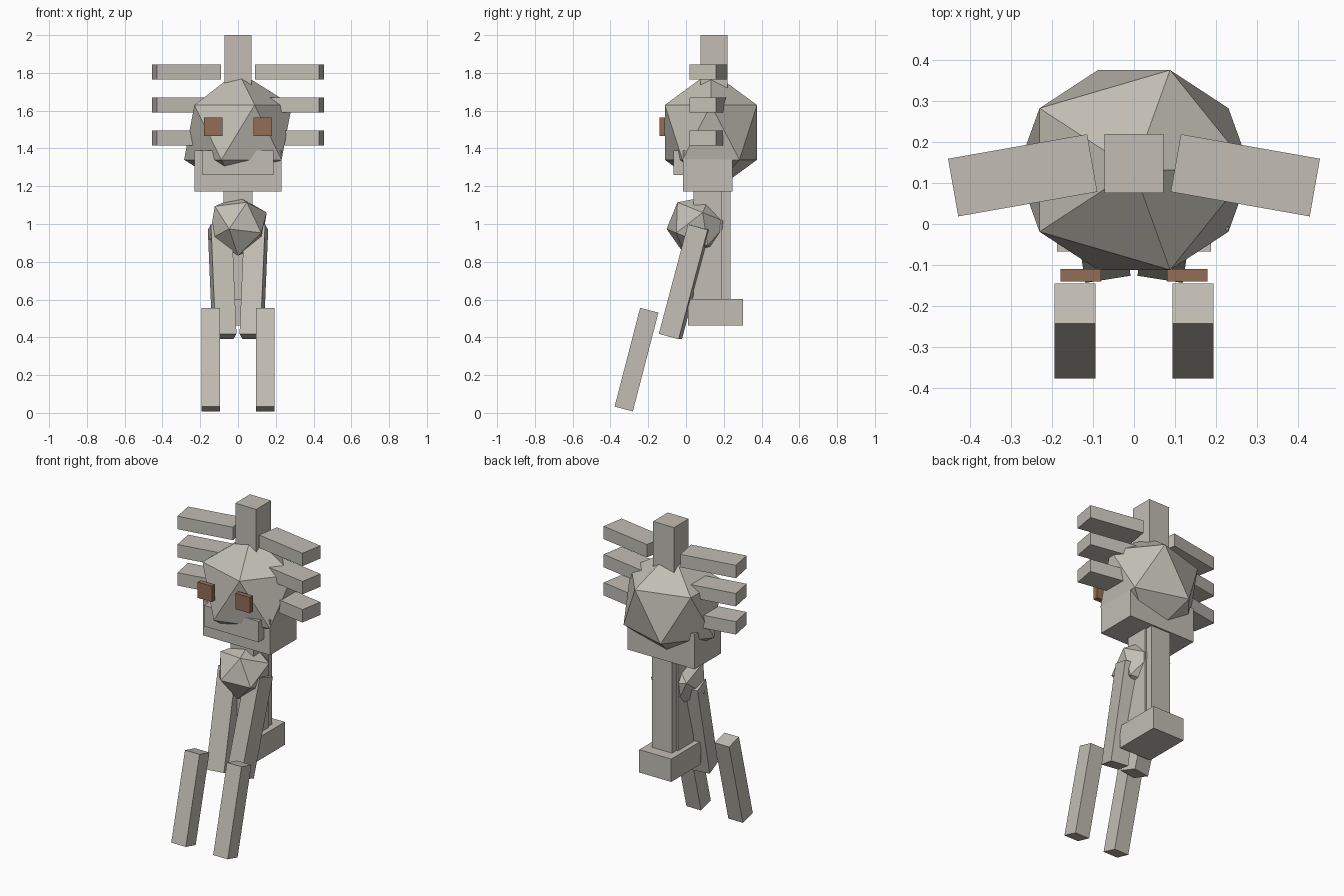
import bpy
from math import radians
from mathutils import Euler, Matrix, Vector

cube = bpy.data.objects.get("Cube")
if cube:
    bpy.data.objects.remove(cube, do_unlink=True)


def make_material(name, rgb):
    mat = bpy.data.materials.new(name)
    mat.use_nodes = True
    color = (*rgb, 1.0)
    mat.diffuse_color = color
    mat.node_tree.nodes["Principled BSDF"].inputs["Base Color"].default_value = color
    return mat


stone = make_material("warm grey", (0.54, 0.515, 0.46))
brown = make_material("brown", (0.29, 0.155, 0.095))


def finish(name, center, size, rot, mat):
    """Bake size and rotation into the mesh and name the active object."""
    obj = bpy.context.object
    obj.name = name
    obj.location = center
    turn = Euler([radians(a) for a in rot]).to_matrix().to_4x4()
    obj.data.transform(turn @ Matrix.Diagonal((*size, 1.0)))
    obj.data.materials.append(mat)
    return obj


def box(name, center, size, rot=(0, 0, 0), mat=stone):
    bpy.ops.mesh.primitive_cube_add(size=1)
    return finish(name, center, size, rot, mat)


def span_box(name, low, high, mat=stone):
    low, high = Vector(low), Vector(high)
    return box(name, (low + high) / 2, high - low, mat=mat)


def gem(name, center, radii, rot=(0, 0, 0)):
    bpy.ops.mesh.primitive_ico_sphere_add(subdivisions=1, radius=1)
    return finish(name, center, radii, rot, stone)


# Faceted head and torso
gem("head", (0, 0.132, 1.485), (0.319, 0.287, 0.324))
gem("torso", (0, 0.06, 0.99), (0.17, 0.17, 0.17), (-22, 0, 0))

# Crest, jaw and lip
span_box("crest", (-0.072, 0.076, 1.68), (0.072, 0.22, 2.0))
span_box("jaw", (-0.231, -0.015, 1.172), (0.231, 0.245, 1.39))
span_box("lip", (-0.188, -0.067, 1.26), (0.188, 0.02, 1.39))

# Spine and tail block
span_box("neck", (-0.078, 0.04, 0.5), (0.078, 0.19, 1.2))
span_box("spine", (-0.068, 0.1, 0.5), (0.068, 0.235, 1.2))
span_box("tail_block", (-0.11, 0.01, 0.462), (0.11, 0.302, 0.604))

# Mirrored parts
for side, label in ((1, "left"), (-1, "right")):
    box(f"{label}_eye", (side * 0.13, -0.125, 1.515), (0.098, 0.03, 0.098), mat=brown)
    for level, z in (("upper", 1.805), ("middle", 1.63), ("lower", 1.455)):
        box(f"{label}_{level}_plume", (side * 0.272, 0.119, z),
            (0.345, 0.143, 0.08), (0, 0, -10 * side))
    box(f"{label}_thigh", (side * 0.084, -0.006, 0.694),
        (0.112, 0.11, 0.60), (-15, 0, -9 * side))
    box(f"{label}_shin", (side * 0.144, -0.262, 0.282),
        (0.1, 0.1, 0.54), (-14.5, 0, 0))
